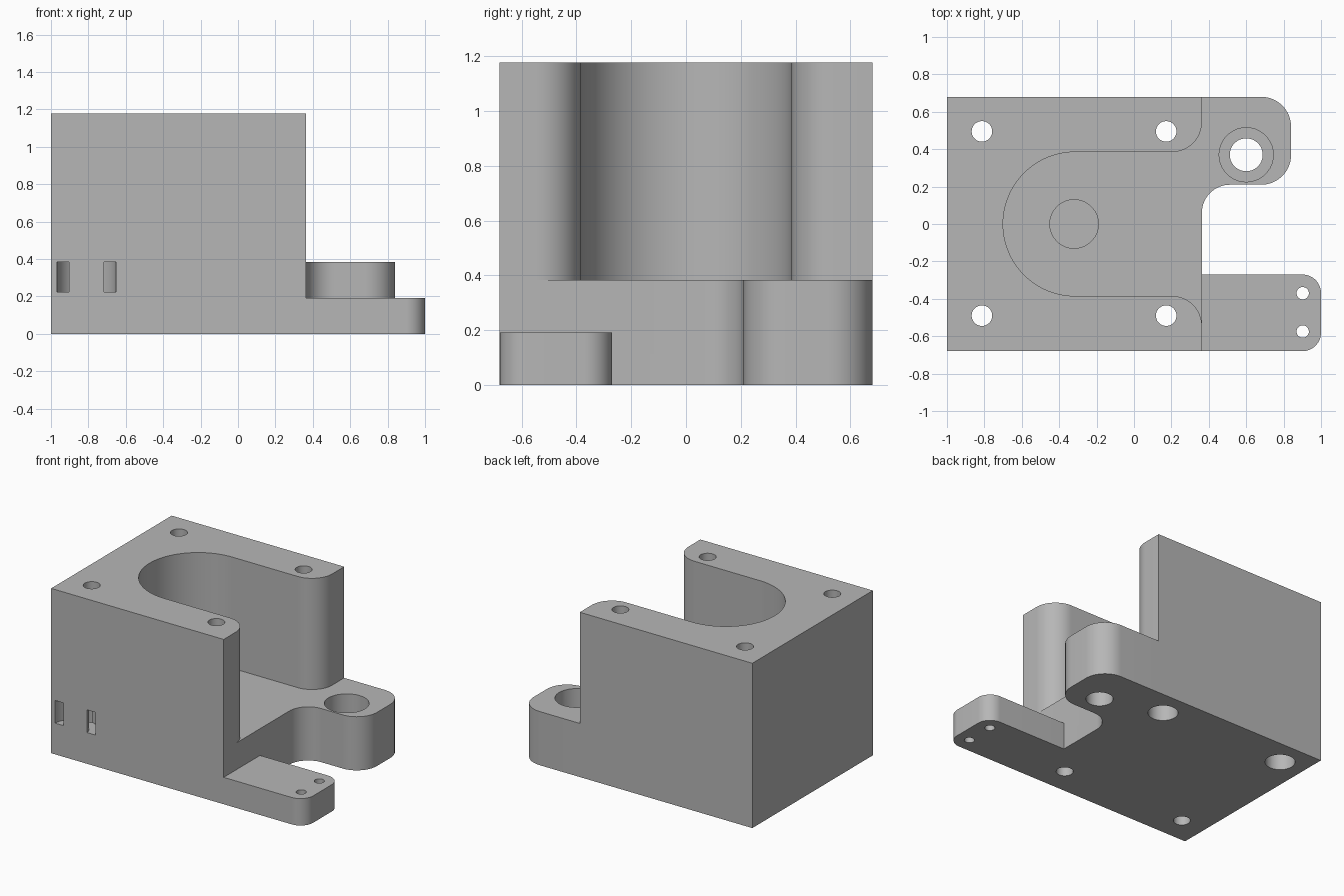
import bpy
import bmesh
from math import cos, sin, radians

cube = bpy.data.objects.get("Cube")
if cube:
    bpy.data.objects.remove(cube, do_unlink=True)

gray = bpy.data.materials.new("plain gray")
gray.use_nodes = True
COLOR = (0.47, 0.47, 0.47, 1)
gray.diffuse_color = COLOR
gray.node_tree.nodes["Principled BSDF"].inputs["Base Color"].default_value = COLOR


def arc(cx, cy, r, start, end, steps=16):
    """Points along an arc, angles in degrees."""
    angles = [radians(start + (end - start) * i / steps) for i in range(steps + 1)]
    return [(cx + r * cos(a), cy + r * sin(a)) for a in angles]


def prism(name, outline, z0, z1):
    """Extrude a flat outline from z0 to z1."""
    bm = bmesh.new()
    face = bm.faces.new([bm.verts.new((x, y, z0)) for x, y in outline])
    top = bmesh.ops.extrude_face_region(bm, geom=[face])["geom"]
    verts = [v for v in top if isinstance(v, bmesh.types.BMVert)]
    bmesh.ops.translate(bm, verts=verts, vec=(0, 0, z1 - z0))
    bmesh.ops.recalc_face_normals(bm, faces=bm.faces)
    mesh = bpy.data.meshes.new(name)
    bm.to_mesh(mesh)
    bm.free()
    mesh.materials.append(gray)
    obj = bpy.data.objects.new(name, mesh)
    bpy.context.collection.objects.link(obj)
    return obj


def combine(target, tool, operation):
    """Apply a boolean and discard the tool object."""
    bpy.context.view_layer.objects.active = target
    mod = target.modifiers.new("boolean", 'BOOLEAN')
    mod.operation = operation
    mod.solver = 'EXACT'
    mod.object = tool
    bpy.ops.object.modifier_apply(modifier=mod.name)
    bpy.data.objects.remove(tool, do_unlink=True)


def drill(x, y, r, z0, z1):
    hole = prism("hole_cutter", arc(x, y, r, 0, 350, 35), z0, z1)
    combine(body, hole, 'DIFFERENCE')


W, X, FLOOR = 0.68, 0.363, 0.383

# Main block
body = prism("mount_body", [(-1, -W), (X, -W), (X, W), (-1, W)], 0, 1.177)

# U-shaped pocket with flared mouth
upper = arc(X - 0.16, 0.545, 0.16, 0, -90) + arc(-0.315, 0, 0.385, 90, 180, 24)
lower = [(x, -y) for x, y in reversed(upper[:-1])]
mouth = [(0.6, -0.545), (0.6, 0.545)]
combine(body, prism("pocket_cutter", upper + lower + mouth, FLOOR, 1.4), 'DIFFERENCE')

# Rounded ear with a blended inner corner
ear = ([(0.2, W), (0.2, 0.06)] + arc(X + 0.15, 0.06, 0.15, 180, 90)
       + arc(0.68, 0.37, 0.16, -90, 0) + arc(0.68, 0.52, 0.16, 0, 90))
combine(body, prism("ear", ear, 0, FLOOR), 'UNION')

# Low arm
arm = ([(0.2, -0.27), (0.2, -W)] + arc(0.9, -0.58, 0.1, -90, 0)
       + arc(0.9, -0.37, 0.1, 0, 90))
combine(body, prism("arm", arm, 0, 0.192), 'UNION')

# Corner bolt holes, the rear pair counterbored underneath
for x in (-0.813, 0.172):
    for y in (-0.49, 0.495):
        drill(x, y, 0.055, -0.1, 1.3)
    drill(x, 0.495, 0.097, -0.1, 0.19)

# Ear bore with counterbore, arm holes, blind recess in the pocket floor
drill(0.6, 0.37, 0.088, -0.1, 0.5)
drill(0.6, 0.37, 0.145, 0.19, 0.5)
for y in (-0.37, -0.575):
    drill(0.902, y, 0.033, -0.1, 0.3)
drill(-0.32, 0, 0.13, 0.19, 0.5)

# Curved tie channel through the front face
channel = arc(-0.81, -0.69, 0.16, -20, 200) + arc(-0.81, -0.69, 0.095, 200, -20)
combine(body, prism("channel_cutter", channel, 0.223, 0.385), 'DIFFERENCE')

# Smooth the curved walls, keep edges crisp
bpy.ops.object.select_all(action='DESELECT')
body.select_set(True)
bpy.context.view_layer.objects.active = body
bpy.ops.object.shade_smooth_by_angle(angle=radians(30))
